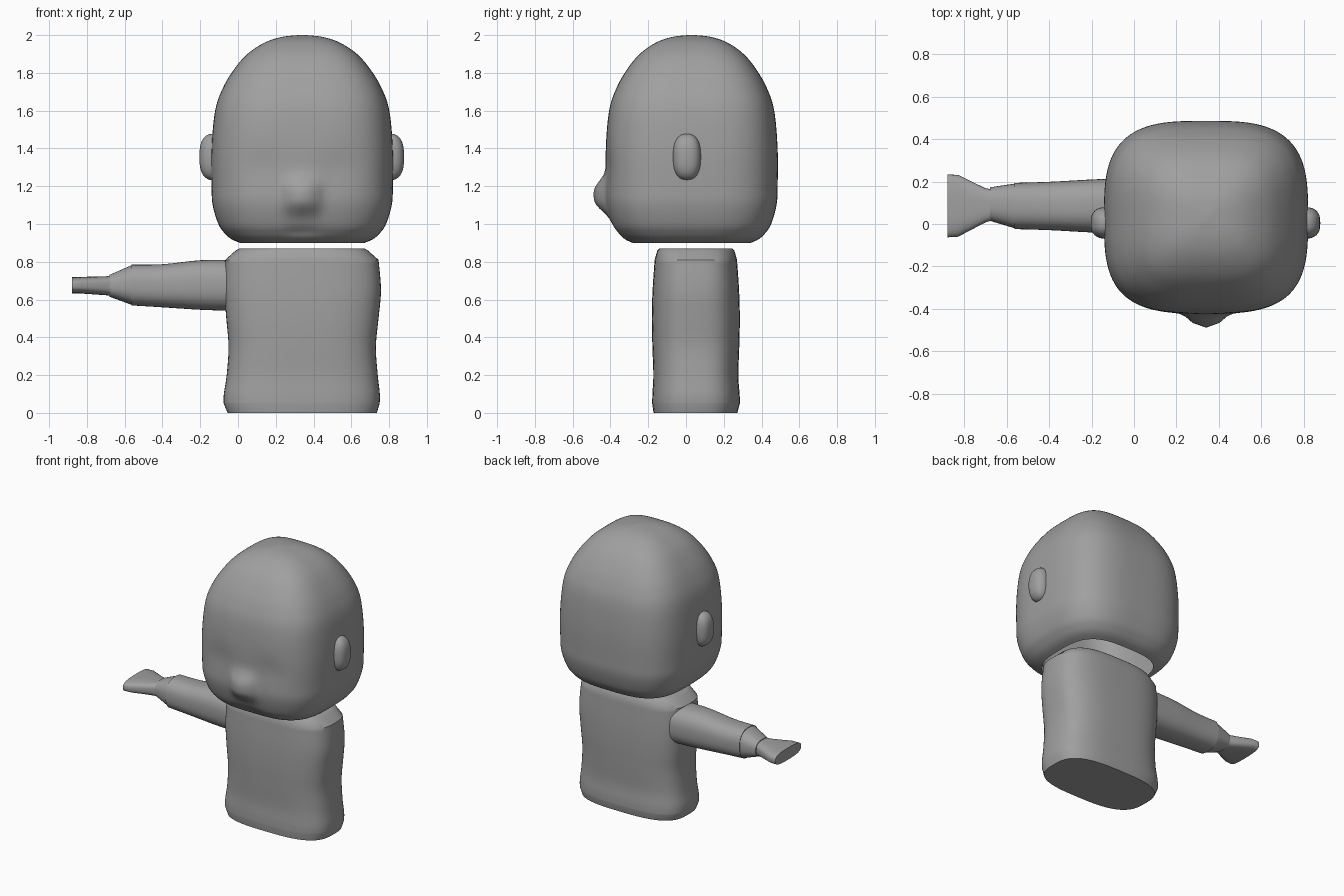
import bpy, bmesh, math
from mathutils import Vector

cube = bpy.data.objects.get("Cube")
if cube:
    bpy.data.objects.remove(cube, do_unlink=True)

grey = bpy.data.materials.new("plain grey")
grey.use_nodes = True
GREY = (0.35, 0.35, 0.35, 1)
grey.diffuse_color = GREY
grey.node_tree.nodes["Principled BSDF"].inputs["Base Color"].default_value = GREY


def spow(v, e):
    return math.copysign(abs(v) ** e, v)


def smooth_rows(rows, steps):
    """Catmull-Rom interpolation between profile rows."""
    out = []
    for i in range(len(rows) - 1):
        a, b = rows[max(i - 1, 0)], rows[i]
        c, d = rows[i + 1], rows[min(i + 2, len(rows) - 1)]
        for s in range(steps):
            t = s / steps
            out.append([q + 0.5 * t * (r - p + t * (2 * p - 5 * q + 4 * r - w
                        + t * (3 * (q - r) + w - p)))
                        for p, q, r, w in zip(a, b, c, d)])
    return out + [rows[-1]]


def loft(name, rings, power, place, segs=64, cap_start=True, cap_end=True, angle=40):
    """Join rounded-square rings (position, centre u, centre v, half u, half v)."""
    bm = bmesh.new()
    loops = []
    for pos, cu, cv, hu, hv in rings:
        loop = []
        for k in range(segs):
            a = math.tau * k / segs
            u = cu + hu * spow(math.cos(a), 2 / power)
            v = cv + hv * spow(math.sin(a), 2 / power)
            loop.append(bm.verts.new(place(pos, u, v)))
        loops.append(loop)
    for lo, hi in zip(loops, loops[1:]):
        for k in range(segs):
            n = (k + 1) % segs
            bm.faces.new((lo[k], lo[n], hi[n], hi[k]))
    if cap_start:
        bm.faces.new(loops[0][::-1])
    if cap_end:
        bm.faces.new(loops[-1])
    bmesh.ops.recalc_face_normals(bm, faces=bm.faces)
    mesh = bpy.data.meshes.new(name)
    bm.to_mesh(mesh)
    bm.free()
    mesh.materials.append(grey)
    obj = bpy.data.objects.new(name, mesh)
    bpy.context.collection.objects.link(obj)
    bpy.ops.object.select_all(action="DESELECT")
    obj.select_set(True)
    bpy.context.view_layer.objects.active = obj
    bpy.ops.object.shade_smooth_by_angle(angle=math.radians(angle))
    return obj


def upright(z, x, y):
    return Vector((x, y, z))


def sideways(x, y, z):
    return Vector((x, y, z))


MID = 0.34


def bump(x, z, cx, cz, rx, rz, p=2):
    return math.exp(-abs((x - cx) / rx) ** p - abs((z - cz) / rz) ** p)


def face_shape(z, x, y):
    """Push the front of the head out for the nose, in for eyes and mouth."""
    if y < -0.2:
        d = abs(x - MID)
        y -= 0.065 * bump(d, z, 0, 1.15, 0.085, 0.09, 3)
        y += 0.012 * bump(d, z, 0.2, 1.3, 0.13, 0.1)
        y += 0.012 * bump(d, z, 0, 0.96, 0.08, 0.03)
    return Vector((x, y, z))


# Head: rounded box with domed top, open underneath
profile = [(0.9, 0.33), (0.92, 0.375), (0.95, 0.41), (1.0, 0.444), (1.1, 0.474),
           (1.2, 0.48), (1.4, 0.48), (1.6, 0.461), (1.72, 0.42), (1.82, 0.36),
           (1.9, 0.29), (1.96, 0.2), (1.99, 0.11), (2.0, 0.02)]
head_rows = [(z, MID, 0.03, h, h * 0.948) for z, h in profile]
loft("head", smooth_rows(head_rows, 6), 3.2, face_shape, segs=160, cap_start=False)

# Ears: flattened rounded buttons
for name, x in (("right_ear", -0.14), ("left_ear", 0.815)):
    rings = []
    for i in range(17):
        a = math.pi * (i / 16 - 0.5)
        r = max(abs(math.cos(a)) ** 0.7, 0.02)
        rings.append((x + 0.064 * math.sin(a), 0.005, 1.355, 0.074 * r, 0.122 * r))
    loft(name, rings, 2.5, sideways, segs=40)

# Torso: rounded slab with bevelled shoulders and hem
hem = [(0, 0.34, 0.05, 0.395, 0.222), (0.05, 0.337, 0.053, 0.413, 0.232)]
body = [(0.05, 0.337, 0.053, 0.413, 0.232), (0.1, 0.338, 0.053, 0.413, 0.231),
        (0.2, 0.34, 0.052, 0.4, 0.225), (0.35, 0.34, 0.052, 0.39, 0.23),
        (0.5, 0.341, 0.052, 0.403, 0.233), (0.65, 0.342, 0.052, 0.415, 0.229),
        (0.81, 0.338, 0.052, 0.406, 0.218)]
shoulder = [(0.86, 0.338, 0.052, 0.35, 0.204), (0.87, 0.338, 0.052, 0.332, 0.193)]
loft("torso", hem[:1] + smooth_rows(body, 5) + shoulder, 3, upright)

# Right arm: sleeve, wrist and flared flat hand
sleeve = [(-0.02, 0.085, 0.675, 0.132, 0.135), (-0.2, 0.085, 0.677, 0.125, 0.131),
          (-0.4, 0.085, 0.673, 0.114, 0.114), (-0.565, 0.085, 0.677, 0.109, 0.108)]
loft("right_sleeve", smooth_rows(sleeve, 4), 2.5, sideways, segs=48)
wrist = [(-0.56, 0.085, 0.677, 0.106, 0.106), (-0.68, 0.094, 0.673, 0.079, 0.058)]
loft("right_wrist", wrist, 2.5, sideways, segs=48)
hand = [(-0.67, 0.09, 0.673, 0.074, 0.053), (-0.7, 0.088, 0.673, 0.08, 0.05),
        (-0.83, 0.086, 0.676, 0.146, 0.044), (-0.88, 0.085, 0.675, 0.148, 0.043)]
loft("right_hand", hand, 3, sideways, segs=48)
